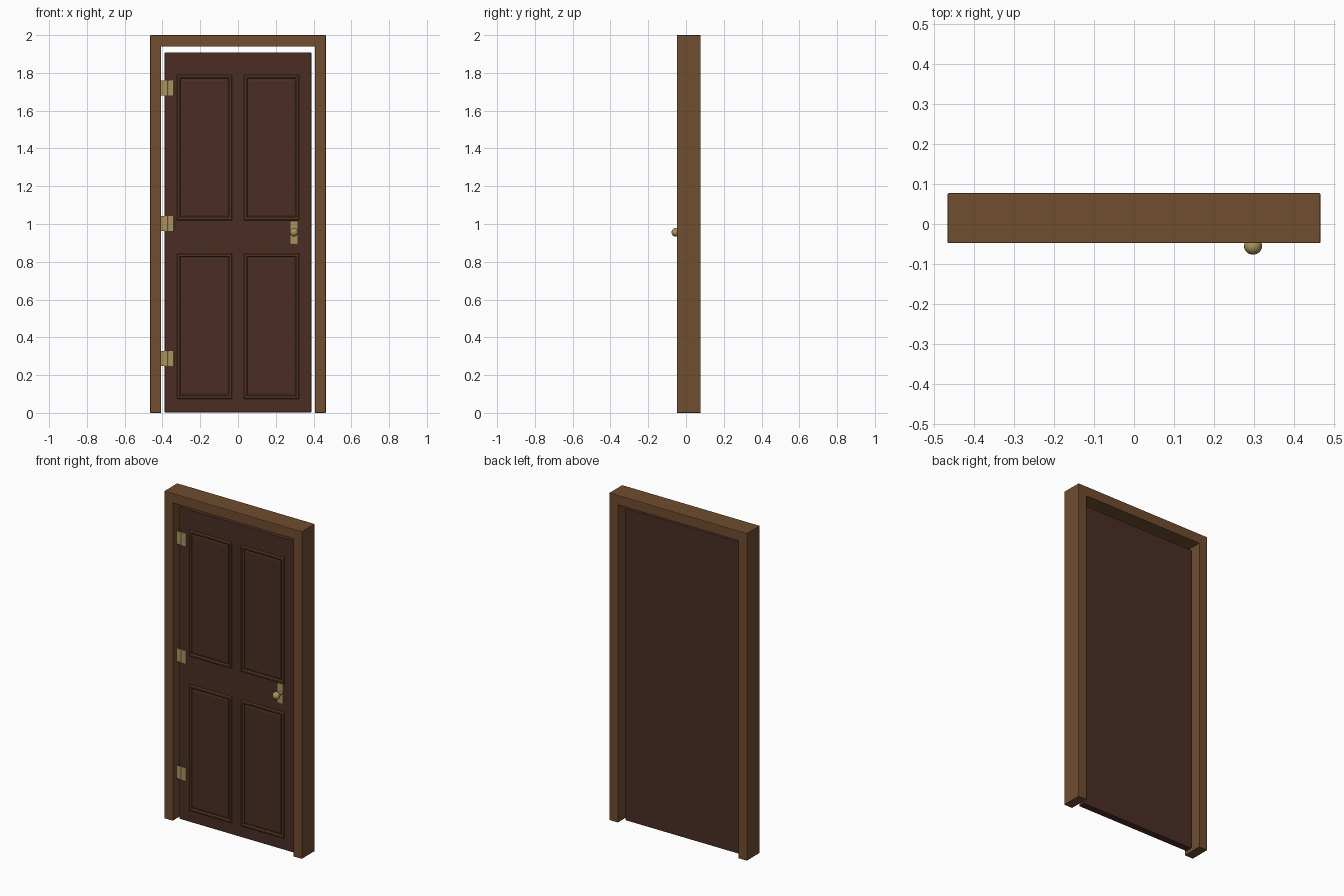
import bpy, bmesh, math
from mathutils import Matrix

if "Cube" in bpy.data.objects:
    bpy.data.objects.remove(bpy.data.objects["Cube"])


def material(name, rgb):
    m = bpy.data.materials.new(name)
    m.diffuse_color = (*rgb, 1)
    m.use_nodes = True
    m.node_tree.nodes["Principled BSDF"].inputs["Base Color"].default_value = m.diffuse_color
    return m


FRAME = material("frame wood", (0.162, 0.074, 0.028))
DOOR = material("dark door wood", (0.069, 0.027, 0.0185))
TRIM = material("trim wood", (0.122, 0.058, 0.018))
BRASS = material("brass", (0.40, 0.29, 0.11))

DOOR_FRONT, DOOR_BACK = -0.010, 0.032


def finish(name, bm, mat, bevel=0, smooth=False):
    bmesh.ops.recalc_face_normals(bm, faces=bm.faces[:])
    me = bpy.data.meshes.new(name)
    bm.to_mesh(me)
    bm.free()
    me.materials.append(mat)
    ob = bpy.data.objects.new(name, me)
    bpy.context.collection.objects.link(ob)
    if bevel:
        b = ob.modifiers.new("bevel", 'BEVEL')
        b.width, b.segments = bevel, 2
    if smooth:
        for f in me.polygons:
            f.use_smooth = True
    return ob


def box(name, x0, x1, y0, y1, z0, z1, mat, bevel=0):
    bm = bmesh.new()
    bmesh.ops.create_cube(bm, size=1)
    for v in bm.verts:
        v.co.x = x0 if v.co.x < 0 else x1
        v.co.y = y0 if v.co.y < 0 else y1
        v.co.z = z0 if v.co.z < 0 else z1
    return finish(name, bm, mat, bevel)


def rect_loft(name, x0, x1, z0, z1, profile, mat, fill=False):
    """Join nested rectangles; profile holds (inset, height above the door)."""
    bm = bmesh.new()
    rings = []
    for d, h in profile:
        y = DOOR_FRONT - h
        rings.append([bm.verts.new((x, y, z)) for x, z in
                      ((x0 + d, z0 + d), (x1 - d, z0 + d),
                       (x1 - d, z1 - d), (x0 + d, z1 - d))])
    for a, b in zip(rings, rings[1:]):
        for i in range(4):
            j = (i + 1) % 4
            bm.faces.new((a[i], a[j], b[j], b[i]))
    if fill:
        bm.faces.new(rings[0])
        bm.faces.new(rings[-1])
    else:
        for i in range(4):
            j = (i + 1) % 4
            bm.faces.new((rings[-1][i], rings[-1][j], rings[0][j], rings[0][i]))
    return finish(name, bm, mat)


def lathe(name, profile, loc, mat, n=32):
    """Spin (radius, y) points around the y axis."""
    bm = bmesh.new()
    vs = [bm.verts.new((r, y, 0)) for r, y in profile]
    es = [bm.edges.new(p) for p in zip(vs, vs[1:])]
    bmesh.ops.spin(bm, geom=vs + es, axis=(0, 1, 0), cent=(0, 0, 0),
                   angle=2 * math.pi, steps=n)
    bmesh.ops.remove_doubles(bm, verts=bm.verts[:], dist=1e-5)
    bmesh.ops.translate(bm, verts=bm.verts[:], vec=loc)
    return finish(name, bm, mat, smooth=True)


# Door frame: one U-shaped outline extruded front to back
bm = bmesh.new()
outline = [(-0.465, 0), (-0.465, 2), (0.465, 2), (0.465, 0),
           (0.407, 0), (0.407, 1.94), (-0.407, 1.94), (-0.407, 0)]
face = bm.faces.new([bm.verts.new((x, -0.048, z)) for x, z in outline])
ext = bmesh.ops.extrude_face_region(bm, geom=[face])
bmesh.ops.translate(bm, vec=(0, 0.125, 0),
                    verts=[g for g in ext["geom"] if isinstance(g, bmesh.types.BMVert)])
finish("door_frame", bm, FRAME, 0.003)

# Door slab
box("door_slab", -0.388, 0.388, DOOR_FRONT, DOOR_BACK, 0.003, 1.908, DOOR, 0.002)

# Four panels: raised moulding ring and bevelled field
for side, x0, x1 in (("left", -0.322, -0.032), ("right", 0.032, 0.322)):
    for level, z0, z1 in (("lower", 0.074, 0.844), ("upper", 1.018, 1.788)):
        rect_loft(f"{side}_{level}_moulding", x0, x1, z0, z1,
                  [(0, -0.002), (0, 0.005), (0.005, 0.010), (0.013, 0.010),
                   (0.018, 0.005), (0.018, -0.002)], TRIM)
        rect_loft(f"{side}_{level}_panel", x0, x1, z0, z1,
                  [(0.022, -0.002), (0.022, 0.003), (0.030, 0.006)], DOOR, True)

# Hinges: two leaves and a pin
for i, z in enumerate((0.287, 1.003, 1.719)):
    box(f"hinge_frame_leaf_{i}", -0.407, -0.373, -0.014, -0.008, z - 0.04, z + 0.04, BRASS, 0.001)
    box(f"hinge_door_leaf_{i}", -0.371, -0.340, -0.014, -0.008, z - 0.04, z + 0.04, BRASS, 0.001)
    bm = bmesh.new()
    bmesh.ops.create_cone(bm, cap_ends=True, segments=16, radius1=0.005, radius2=0.005,
                          depth=0.08, matrix=Matrix.Translation((-0.372, -0.013, z)))
    finish(f"hinge_pin_{i}", bm, BRASS)

# Lock plate and round knob on a stem
box("lock_plate", 0.277, 0.316, -0.016, -0.008, 0.894, 1.014, BRASS, 0.002)
ball = [(0.0225 * math.sin(a), -0.055 - 0.0215 * math.cos(a))
        for a in [math.pi * k / 16 for k in range(14)]]
lathe("door_knob", ball + [(0.009, -0.032), (0.009, -0.020), (0.014, -0.012)],
      (0.297, 0, 0.956), BRASS)
